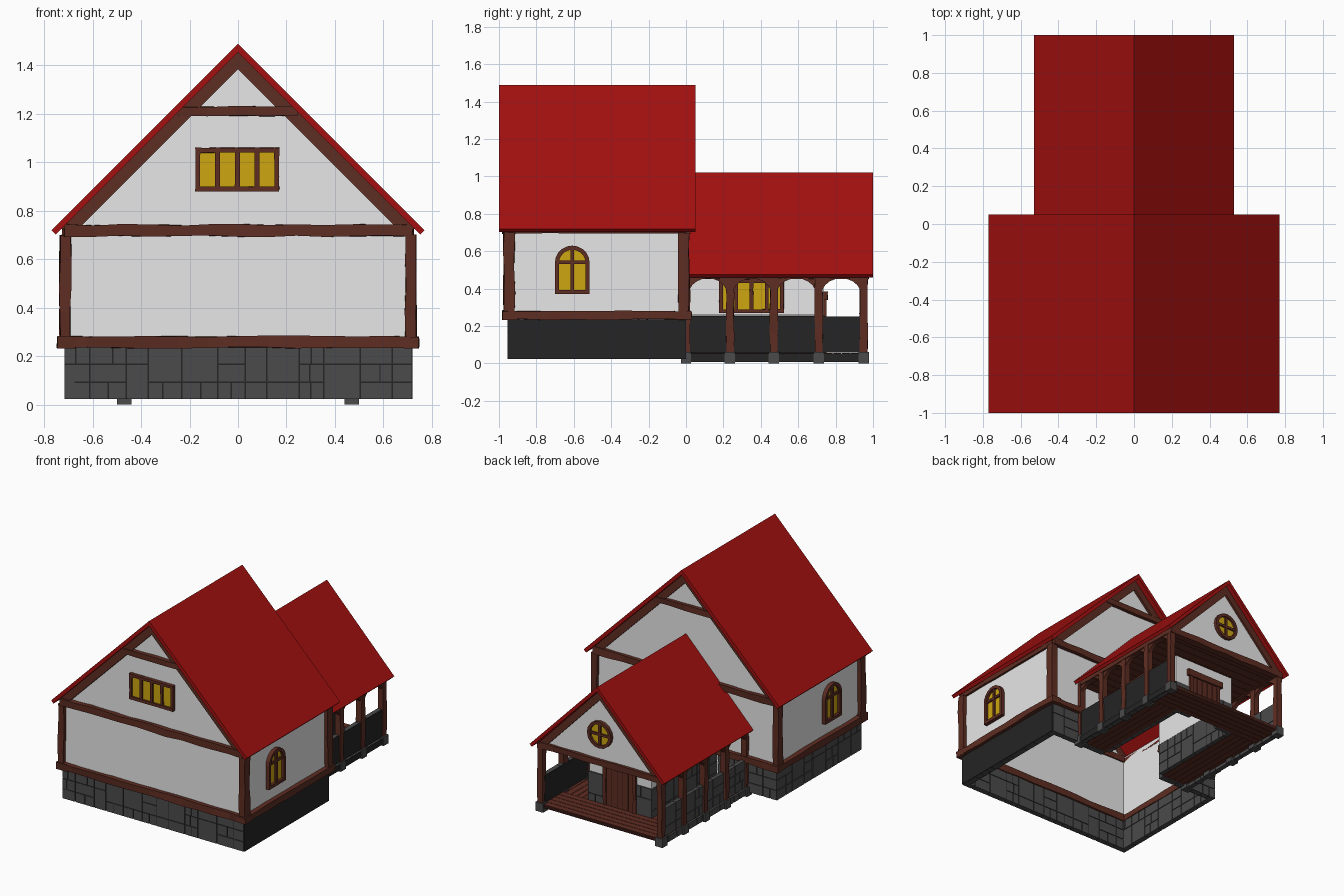
import bpy, bmesh, math, random

random.seed(4)
if "Cube" in bpy.data.objects:
    bpy.data.objects.remove(bpy.data.objects["Cube"])


def material(name, r, g, b):
    m = bpy.data.materials.new(name)
    m.use_nodes = True
    m.diffuse_color = (r, g, b, 1)
    m.node_tree.nodes["Principled BSDF"].inputs["Base Color"].default_value = (r, g, b, 1)
    return m


RED = material("red roof", .37, .005, .005)
PLASTER = material("white plaster", .8, .8, .8)
WOOD = material("brown timber", .11, .026, .016)
DARK = material("dark wood gap", .03, .008, .006)
GLASS = material("yellow glass", .61, .38, .005)
STONE = material("grey stone", .07, .07, .07)
MORTAR = material("dark mortar", .018, .018, .018)


def finish(name, bm, *mats):
    bmesh.ops.recalc_face_normals(bm, faces=bm.faces)
    mesh = bpy.data.meshes.new(name)
    bm.to_mesh(mesh)
    bm.free()
    for m in mats:
        mesh.materials.append(m)
    ob = bpy.data.objects.new(name, mesh)
    bpy.context.collection.objects.link(ob)
    return ob


def place(axis, a, z, d):
    """Plane coordinates to space: d runs along the given axis."""
    return (d, a, z) if axis == "x" else (a, d, z)


def add_box(bm, axis, a0, a1, z0, z1, d0, d1, index=0):
    vs = bmesh.ops.create_cube(bm, size=1)["verts"]
    for v in vs:
        x, y, z = v.co
        v.co = place(axis, a0 + (x + .5) * (a1 - a0), z0 + (z + .5) * (z1 - z0), d0 + (y + .5) * (d1 - d0))
    for f in {f for v in vs for f in v.link_faces}:
        f.material_index = index
    return vs


def box(name, axis, a0, a1, z0, z1, d0, d1, mat):
    bm = bmesh.new()
    add_box(bm, axis, a0, a1, z0, z1, d0, d1)
    return finish(name, bm, mat)


def beam(name, axis, a0, a1, z0, z1, d0, d1, wobble=.004):
    """Rough-hewn timber with a slightly uneven outline."""
    bm = bmesh.new()
    add_box(bm, axis, a0, a1, z0, z1, d0, d1)
    longest = max(e.calc_length() for e in bm.edges)
    edges = [e for e in bm.edges if e.calc_length() > longest * .99]
    bmesh.ops.subdivide_edges(bm, edges=edges, cuts=max(2, int(longest / .13)), use_grid_fill=True)
    for v in bm.verts:
        v.co.x += random.uniform(-wobble, wobble)
        v.co.y += random.uniform(-wobble, wobble)
        v.co.z += random.uniform(-wobble, wobble)
    return finish(name, bm, WOOD)


def prism(name, axis, pts, d0, d1, mat, hole=None):
    """Extruded outline, or a ring when a matching inner outline is given."""
    bm = bmesh.new()
    loops = [[bm.verts.new(place(axis, a, z, d)) for a, z in p]
             for p in ([pts, hole] if hole else [pts]) for d in (d0, d1)]
    n = len(pts)

    def bridge(p, q):
        for i in range(n):
            j = (i + 1) % n
            bm.faces.new((p[i], p[j], q[j], q[i]))
    bridge(loops[0], loops[1])
    if hole:
        bridge(loops[2], loops[3])
        bridge(loops[0], loops[2])
        bridge(loops[1], loops[3])
    else:
        bm.faces.new(loops[0])
        bm.faces.new(loops[1])
    return finish(name, bm, mat)


def masonry(name, axis, a0, a1, z0, z1, d0, d1, rows=3):
    """Mortar core with uneven blocks standing proud of both sides."""
    bm = bmesh.new()
    e, g = .004, .003
    add_box(bm, axis, a0 + e, a1 - e, z0 + e, z1 - e, d0 + e, d1 - e, 1)
    h = (z1 - z0) / rows
    a = a0
    while a < a1 - .001:
        b = min(a1, a + random.uniform(.09, .15))
        if a1 - b < .05:
            b = a1
        r = 0
        while r < rows:
            span = min(random.choice((1, 1, 2)), rows - r)
            cuts = [a, b]
            if span == 1 and b - a > .1 and random.random() < .6:
                cuts = [a, a + (b - a) * random.uniform(.35, .65), b]
            for p, q in zip(cuts, cuts[1:]):
                add_box(bm, axis, p + g, q - g, z0 + r * h + g, z0 + (r + span) * h - g, d0, d1)
            r += span
        a = b
    return finish(name, bm, STONE, MORTAR)


def planks(name, axis, a0, a1, z0, z1, d0, d1, count, along_a):
    """Boards with dark gaps; boards divide a, or z when along_a is False."""
    bm = bmesh.new()
    g = .002
    add_box(bm, axis, a0 + g, a1 - g, z0 + g, z1 - g, d0 + g, d1 - g, 1)
    lo, hi = (a0, a1) if along_a else (d0, d1)
    w = (hi - lo) / count
    for i in range(count):
        p, q = lo + i * w + g, lo + (i + 1) * w - g
        if along_a:
            add_box(bm, axis, p, q, z0, z1, d0, d1)
        else:
            add_box(bm, axis, a0, a1, z0, z1, p, q)
    return finish(name, bm, WOOD, DARK)


def chevron(name, ridge, eave_x, eave_z, t, y0, y1):
    s = (ridge - eave_z) / eave_x
    right = [(eave_x, eave_z), (eave_x - t, eave_z - t)]
    pts = [(0, ridge)] + right + [(0, ridge - t - s * t)] + [(-x, z) for x, z in reversed(right)]
    return prism(name, "y", pts, y0, y1, RED)


def rafters(name, top, slope, zb, depth, y0, y1):
    xo, xi = (top - zb) / slope, (top - depth - zb) / slope
    pts = [(xo, zb), (0, top), (-xo, zb), (-xi, zb), (0, top - depth), (xi, zb)]
    return prism(name, "y", pts, y0, y1, WOOD)


def row_window(name, axis, c, z, d0, d1):
    """Four tall panes in a timber frame."""
    w, h, t = .173, .09, .02
    box(name + "_glass", axis, c - w + .01, c + w - .01, z - h + .01, z + h - .01, d0, d0 + (d1 - d0) * .6, GLASS)
    for i in range(5):
        a = c - w + i * (2 * w - t) / 4
        beam(name + "_upright", axis, a, a + t, z - h, z + h, d0, d1, .001)
    for b in (z - h, z + h - t):
        beam(name + "_rail", axis, c - w, c + w, b, b + t, d0, d1 + (d1 - d0) * .1, .001)


def arch(c, r, z0, zs):
    return [(c - r, z0), (c + r, z0)] + [
        (c + r * math.cos(i * math.pi / 10), zs + r * math.sin(i * math.pi / 10)) for i in range(11)]


def circle(r, z):
    return [(r * math.cos(i * math.pi / 8), z + r * math.sin(i * math.pi / 8)) for i in range(16)]


# main house: masonry base, open below
masonry("front_stone_base", "y", -.715, .715, .02, .24, -.955, -.915)
for s in (-1, 1):
    masonry("side_stone_base", "x", -.955, 0, .02, .24, s * .715, s * .675)
    masonry("back_stone_base", "y", min(s * .25, s * .715), max(s * .25, s * .715), .02, .24, -.04, 0)

# plaster walls and gables
side = [(.71, .24), (.71, .74), (0, 1.45), (-.71, .74), (-.71, .24)]
prism("front_wall", "y", side, -.95, -.92, PLASTER)
notch = [(-.25, .24), (-.25, .46), (.25, .46), (.25, .24)]
prism("back_wall", "y", side + notch, -.035, -.005, PLASTER)
for s in (-1, 1):
    box("side_wall", "x", -.95, -.005, .24, .735, s * .71, s * .68, PLASTER)

# timber frame
for label, y0, y1 in (("front", -.98, -.91), ("back", -.045, .02)):
    beam(label + "_middle_beam", "y", -.72, .72, .695, .742, y0, y1)
    beam(label + "_collar_beam", "y", -.25, .25, 1.19, 1.23, y0, y1)
    rafters(label + "_rafters", 1.455, 1, .725, .072, y0 + .008, y1 - .008)
    for s in (-1, 1):
        beam(label + "_corner_post", "y", s * .69, s * .735, .27, .7, y0 + .005, y1 - .005)
beam("front_sill_beam", "y", -.745, .745, .235, .282, -.98, -.905)
for s in (-1, 1):
    beam("side_sill_beam", "x", -.98, .03, .235, .28, s * .745, s * .67)
    beam("back_sill_beam", "y", s * .25, s * .74, .235, .28, -.045, .025)
    beam("eaves_beam", "x", -.95, 0, .695, .725, s * .725, s * .68, .002)

# main roof and windows
chevron("main_roof", 1.49, .77, .72, .018, -1, .05)
row_window("front_window", "y", -.003, .97, -.945, -.972)
for s in (-1, 1):
    prism("arched_window_frame", "x", arch(-.608, .093, .37, .537), s * .70, s * .737, WOOD,
          arch(-.608, .071, .392, .537))
    prism("arched_window_glass", "x", arch(-.608, .08, .38, .537), s * .70, s * .718, GLASS)
    box("arched_window_upright", "x", -.618, -.598, .38, .62, s * .70, s * .732, WOOD)
    box("arched_window_bar", "x", -.69, -.526, .532, .55, s * .70, s * .73, WOOD)

# inner room of the rear wing
for s in (-1, 1):
    masonry("room_side_base", "x", 0, .74, .03, .26, s * .25, s * .22)
    box("room_side_wall", "x", 0, .735, .26, .465, s * .245, s * .222, PLASTER)
    row_window("room_window", "x", .35, .36, s * .24, s * .268)
    masonry("room_back_base", "y", min(s * .11, s * .25), max(s * .11, s * .25), .03, .26, .71, .74)
box("room_back_wall", "y", -.245, .245, .26, .465, .712, .735, PLASTER)

# door
planks("door_boards", "y", -.11, .11, .05, .35, .715, .742, 5, True)
for s in (-1, 1):
    beam("door_jamb", "y", s * .105, s * .13, .05, .35, .71, .75, .002)
beam("door_lintel", "y", -.15, .15, .34, .385, .71, .757, .002)

# porch floor around the room, and ceiling
planks("back_floor", "y", -.475, .475, .03, .055, .74, .97, 5, False)
for s in (-1, 1):
    planks("side_floor", "y", min(s * .25, s * .475), max(s * .25, s * .475), .03, .055, 0, .74, 5, True)
planks("porch_ceiling", "y", -.46, .46, .46, .475, 0, .95, 14, False)

# porch sides: kerb, parapet, posts and arches
posts = [0, .235, .47, .71, .95]
for s in (-1, 1):
    masonry("porch_kerb", "x", 0, .97, .005, .055, s * .488, s * .455, 1)
    masonry("porch_parapet", "x", 0, .95, .055, .255, s * .478, s * .45)
    beam("porch_plate", "x", 0, .975, .452, .485, s * .49, s * .445, .002)
    for y in posts:
        box("post_foot", "x", y - .028, y + .028, 0, .062, s * .5, s * .44, STONE)
        beam("porch_post", "x", y - .021, y + .021, .06, .47, s * .49, s * .448, .003)
    for p, q in zip(posts, posts[1:]):
        c, r = (p + q) / 2, (q - p) / 2 - .015
        curve = [(c + r * math.cos(i * math.pi / 10), .37 + .085 * math.sin(i * math.pi / 10)) for i in range(11)]
        prism("porch_arch_brace", "x", curve + [(c - r, .47), (c + r, .47)], s * .483, s * .455, WOOD)

# porch gable and roof
prism("porch_gable", "y", [(.47, .47), (0, .97), (-.47, .47)], .935, .955, PLASTER)
beam("porch_gable_beam", "y", -.49, .49, .45, .492, .925, .975, .003)
rafters("porch_rafters", .985, 1.04, .48, .068, .93, .97)
chevron("porch_roof", 1.02, .53, .475, .016, 0, 1)
prism("round_window_frame", "y", circle(.095, .67), .95, .978, WOOD, circle(.073, .67))
prism("round_window_glass", "y", circle(.082, .67), .95, .963, GLASS)
box("round_window_upright", "y", -.009, .009, .59, .75, .95, .974, WOOD)
box("round_window_bar", "y", -.08, .08, .661, .679, .95, .973, WOOD)
